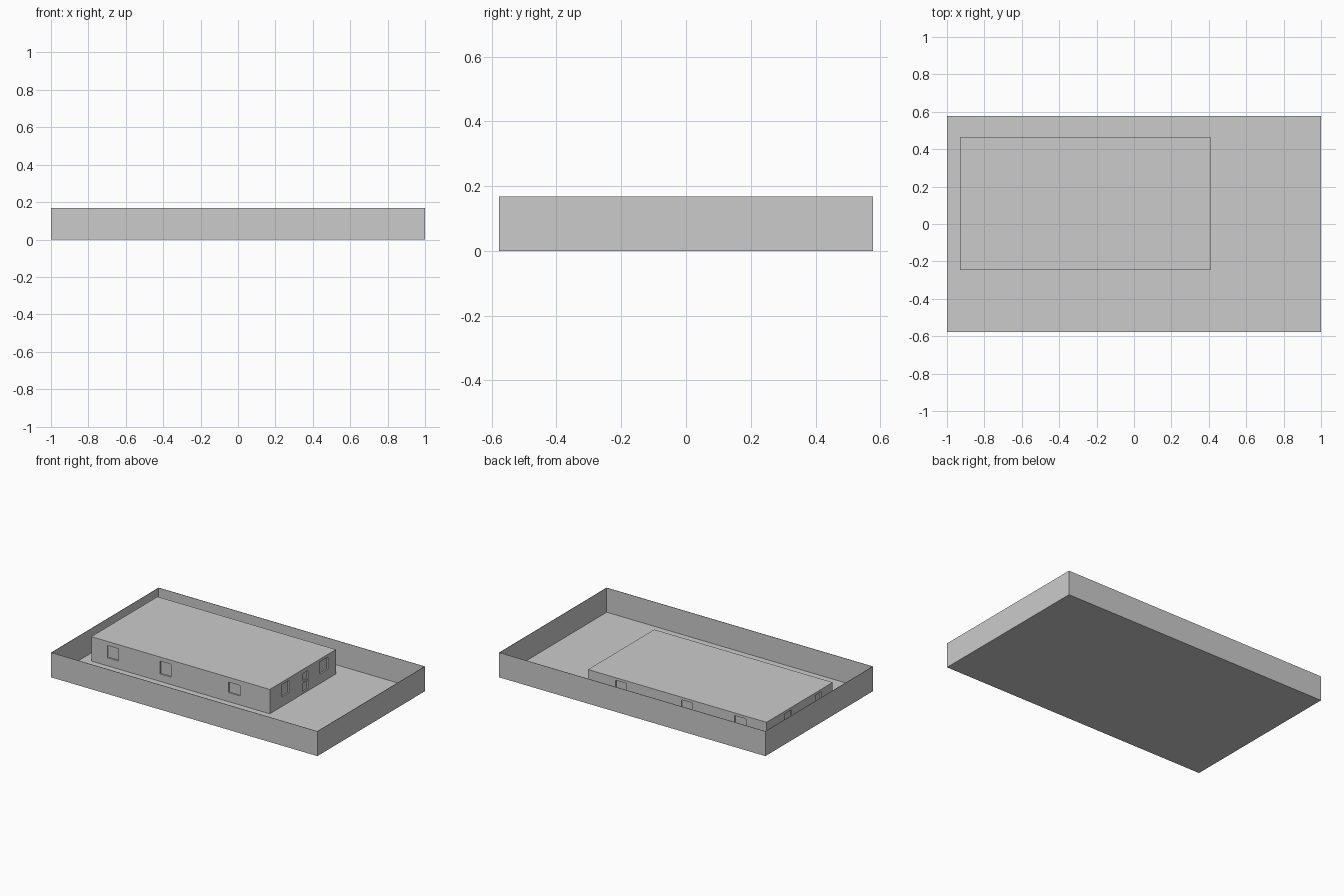
import bpy, bmesh
from mathutils import Vector

old = bpy.data.objects.get("Cube")
if old:
    bpy.data.objects.remove(old, do_unlink=True)

HEIGHT = 0.168
RECESS = 0.01
X0, X1, Y0, Y1 = -0.93, 0.41, -0.245, 0.465

grey = bpy.data.materials.new("plain grey")
grey.use_nodes = True
colour = (0.6, 0.6, 0.6, 1)
grey.diffuse_color = colour
grey.node_tree.nodes["Principled BSDF"].inputs["Base Color"].default_value = colour


def add_box(bm, low, high):
    low, high = Vector(low), Vector(high)
    verts = bmesh.ops.create_cube(bm, size=1)["verts"]
    for v in verts:
        v.co = (low + high) / 2 + v.co * (high - low)


def make_object(name, bm):
    mesh = bpy.data.meshes.new(name)
    bm.to_mesh(mesh)
    bm.free()
    mesh.materials.append(grey)
    obj = bpy.data.objects.new(name, mesh)
    bpy.context.collection.objects.link(obj)
    return obj


def apply_modifier(obj, name):
    bpy.context.view_layer.objects.active = obj
    bpy.ops.object.modifier_apply(modifier=name)


# Walled yard: an open tray with very thin sides
bm = bmesh.new()
add_box(bm, (-1, -0.577, 0), (1, 0.577, HEIGHT))
bm.normal_update()
bmesh.ops.delete(bm, geom=[f for f in bm.faces if f.normal.z > 0.9], context="FACES")
yard = make_object("yard_walls_and_floor", bm)
shell = yard.modifiers.new("thickness", "SOLIDIFY")
shell.thickness = 0.004
shell.offset = -1
apply_modifier(yard, shell.name)

# Flat-roofed building
bm = bmesh.new()
add_box(bm, (X0, Y0, 0.002), (X1, Y1, HEIGHT))
building = make_object("building", bm)

# Shallow window and door recesses: start, end, sill, head along each wall
front = [(-0.81, -0.725, 0.057, 0.14), (-0.415, -0.33, 0.053, 0.14),
         (0.10, 0.185, 0.064, 0.135)]
back = [(0.12, 0.204, 0.06, 0.15), (-0.375, -0.29, 0.06, 0.15),
        (-0.775, -0.69, 0.06, 0.15)]
right = [(-0.115, -0.04, 0.066, 0.15), (0.11, 0.165, 0.015, 0.14),
         (0.293, 0.38, 0.066, 0.15)]
left = [(0.195, 0.27, 0.06, 0.15), (-0.125, -0.06, 0.06, 0.15)]

bm = bmesh.new()
for openings, wall in ((front, Y0), (back, Y1)):
    for a, b, sill, head in openings:
        add_box(bm, (a, wall - RECESS, sill), (b, wall + RECESS, head))
for openings, wall in ((right, X1), (left, X0)):
    for a, b, sill, head in openings:
        add_box(bm, (wall - RECESS, a, sill), (wall + RECESS, b, head))
cutter = make_object("opening_cutter", bm)
cutter.hide_render = True
cut = building.modifiers.new("openings", "BOOLEAN")
cut.operation = "DIFFERENCE"
cut.solver = "EXACT"
cut.object = cutter
apply_modifier(building, cut.name)
bpy.data.objects.remove(cutter, do_unlink=True)

# Door crossbar
bm = bmesh.new()
add_box(bm, (X1 - RECESS, 0.11, 0.072), (X1 - 0.002, 0.165, 0.085))
make_object("door_crossbar", bm)
